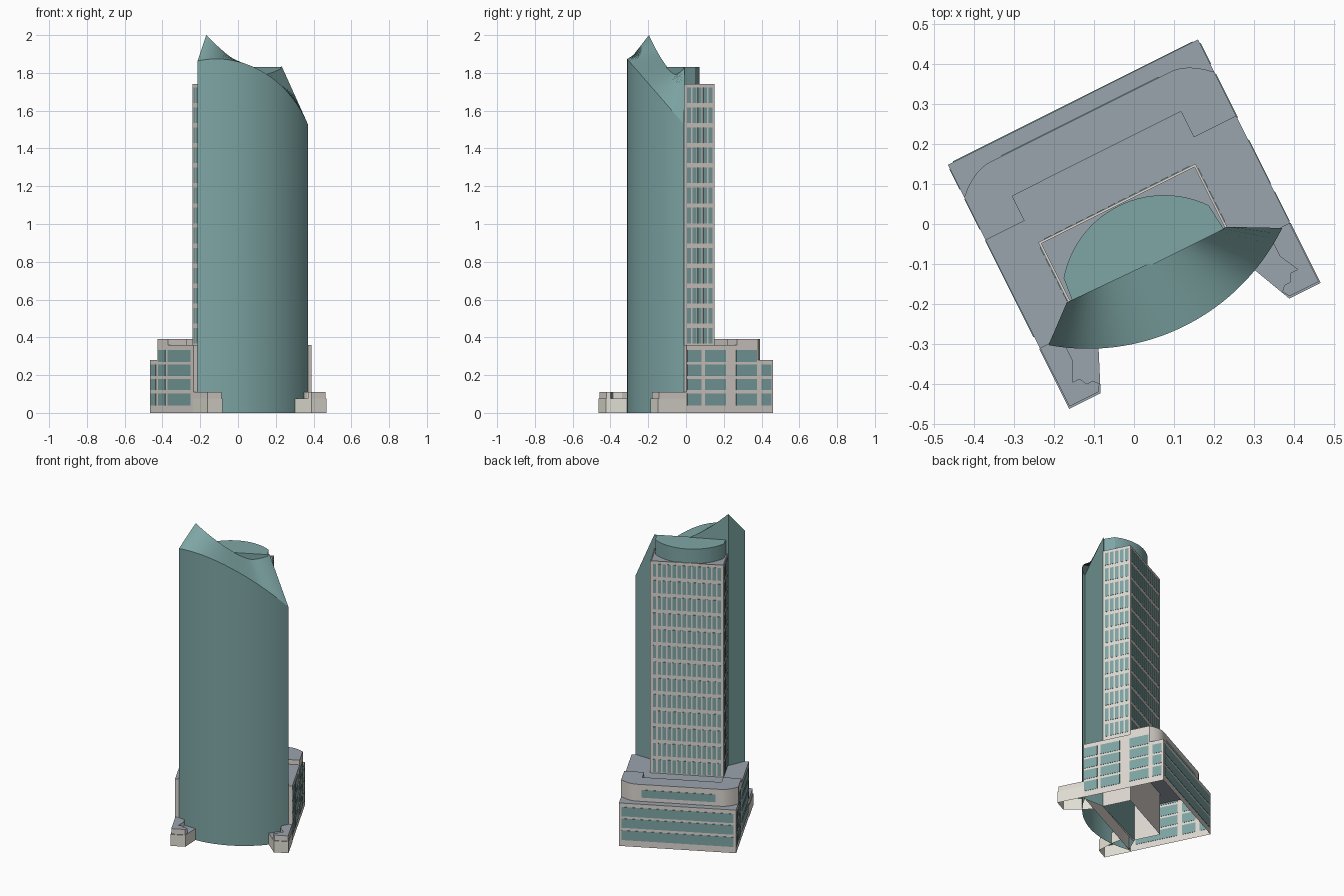
import bpy, bmesh, math
from mathutils import Matrix, Vector

if "Cube" in bpy.data.objects:
    bpy.data.objects.remove(bpy.data.objects["Cube"])

TURN = Matrix.Rotation(math.radians(26.6), 3, 'Z')   # whole block is turned on its plot


def material(name, r, g, b):
    lin = [((c / 255 + 0.055) / 1.055) ** 2.4 for c in (r, g, b)]
    m = bpy.data.materials.new(name)
    m.diffuse_color = (*lin, 1)
    m.use_nodes = True
    m.node_tree.nodes["Principled BSDF"].inputs["Base Color"].default_value = m.diffuse_color
    return m


WALL = material("wall_stone", 220, 214, 208)
PALE = material("pale_stone", 226, 224, 212)
GLASS = material("teal_glass", 126, 166, 165)
ROOF = material("roof_grey", 154, 164, 173)


def finish(name, bm, mats, smooth=None):
    bmesh.ops.recalc_face_normals(bm, faces=bm.faces)
    for v in bm.verts:
        v.co = TURN @ v.co
    me = bpy.data.meshes.new(name)
    bm.to_mesh(me)
    bm.free()
    for m in mats:
        me.materials.append(m)
    ob = bpy.data.objects.new(name, me)
    bpy.context.collection.objects.link(ob)
    if smooth:
        bpy.ops.object.select_all(action='DESELECT')
        ob.select_set(True)
        bpy.context.view_layer.objects.active = ob
        bpy.ops.object.shade_smooth_by_angle(angle=math.radians(smooth))
    return ob


def prism(name, pts, z0, z1, side, top, smooth=None):
    """Extruded plan outline, open underneath."""
    bm = bmesh.new()
    lo = [bm.verts.new((u, v, z0)) for u, v in pts]
    hi = [bm.verts.new((u, v, z1)) for u, v in pts]
    n = len(pts)
    for i in range(n):
        j = (i + 1) % n
        bm.faces.new((lo[i], lo[j], hi[j], hi[i]))
    bm.faces.new(hi).material_index = 1
    return finish(name, bm, (side, top), smooth)


def rect(u0, u1, v0, v1):
    return [(u0, v0), (u1, v0), (u1, v1), (u0, v1)]


def panes(name, axis, plane, spans, rows):
    """Thin glass plates on a wall; axis 'u' = wall facing +-u, 'v' = facing +-v."""
    bm = bmesh.new()
    t = 0.002
    for a0, a1 in spans:
        for z0, z1 in rows:
            lo, hi = ((plane - t, a0, z0), (plane + t, a1, z1)) if axis == 'u' else \
                     ((a0, plane - t, z0), (a1, plane + t, z1))
            lo, hi = Vector(lo), Vector(hi)
            size = hi - lo
            mat = Matrix.Translation((lo + hi) / 2) @ Matrix.Diagonal((*size, 1))
            bmesh.ops.create_cube(bm, size=1, matrix=mat)
    finish(name, bm, (GLASS,))


def bays(a0, a1, n, fill):
    """n evenly spaced openings, each filling part of its bay."""
    w = (a1 - a0) / n
    g = w * (1 - fill) / 2
    return [(a0 + i * w + g, a0 + (i + 1) * w - g) for i in range(n)]


def arc(half, v_end, v_apex, n, uc=0.0):
    """Circular arc points from -half to +half, bulging to v_apex."""
    s = abs(v_apex - v_end)
    r = (half * half + s * s) / (2 * s)
    sign = 1 if v_apex > v_end else -1
    a = math.asin(half / r)
    return [(uc + r * math.sin(a * (2 * i / n - 1)),
             v_apex - sign * r * (1 - math.cos(a * (2 * i / n - 1)))) for i in range(n + 1)]


# Curved glass shaft with a twisted fan crown
N = 44
front = arc(0.327, -0.175, -0.285, N)
back = [(-0.238 + 0.442 * i / N, -0.10 - 0.01 * i / N) for i in range(N + 1)]
bm = bmesh.new()
fb = [bm.verts.new((u, v, 0)) for u, v in front]
bb = [bm.verts.new((u, v, 0)) for u, v in back]
ft, bt = [], []
for i in range(N + 1):
    u, v = front[i]
    y = (TURN @ Vector((u, v, 0))).y
    ft.append(bm.verts.new((u, v, 1.86 - 1.15 * (y + 0.30))))
    z = 1.795 + 0.205 * abs(1 - i / N / 0.75) ** 1.5
    bt.append(bm.verts.new((*back[i], z)))
for i in range(N):
    bm.faces.new((fb[i], fb[i + 1], ft[i + 1], ft[i]))
    bm.faces.new((ft[i], ft[i + 1], bt[i + 1], bt[i]))
    bm.faces.new((bt[i], bt[i + 1], bb[i + 1], bb[i]))
for k in (0, N):
    bm.faces.new((fb[k], ft[k], bt[k], bb[k]))
finish("glass_shaft", bm, (GLASS,), 8)

# Rear tower with parapet rim
U0, U1, V0, V1 = -0.235, 0.205, -0.112, 0.066
prism("rear_tower", rect(U0, U1, V0, V1), 0, 1.735, WALL, ROOF)
e = 0.006
for nm, r in (("back", rect(U0, U1, V1 - e, V1)), ("left", rect(U0, U0 + e, V0, V1 - e)),
              ("right", rect(U1 - e, U1, V0, V1 - e))):
    prism("parapet_" + nm, r, 1.73, 1.742, WALL, WALL)

# Tower windows
floors = bays(0.355, 1.735, 13, 0.78)
panes("tower_windows_back", 'v', V1, bays(U0 + 0.012, U1 - 0.012, 14, 0.68), floors)
for nm, u in (("left", U0), ("right", U1)):
    panes("tower_windows_" + nm, 'u', u, bays(V0 + 0.01, V1 - 0.008, 5, 0.7), floors)

# Rounded plant room on the tower roof
plant = arc(0.203, -0.042, 0.058, 28, -0.015)
prism("plant_room", plant + [(0.195, -0.112), (-0.225, -0.112)], 1.735, 1.83, GLASS, GLASS, 20)

# Podium: lower block, set-back middle tier, raised U-shaped rim
P = 0.35
prism("podium_lower", rect(-P, P, -0.173, 0.341), 0, 0.28, WALL, ROOF)


def corner(s):
    """Rounded back corner from the side wall to the straight back wall."""
    return [(s * (P - 0.10 * math.sin(a)), 0.25 + 0.05 * (1 - (1 - math.sin(a)) ** 2))
            for a in [math.pi / 2 * k / 8 for k in range(9)]]


curve = corner(1) + corner(-1)[::-1]
prism("podium_middle", [(-P, -0.173), (P, -0.173)] + curve, 0.28, 0.36, WALL, ROOF, 25)
inner = [(-P, 0.13), (-0.241, 0.13), (-0.241, 0.199), (0.231, 0.199), (0.231, 0.127), (P, 0.127)]
prism("podium_rim", inner + curve, 0.36, 0.39, WALL, ROOF, 25)

# Podium windows
rows = [(0.04, 0.103), (0.12, 0.18), (0.195, 0.255), (0.27, 0.332)]
panes("podium_windows_right", 'u', P, [(-0.168, -0.085), (-0.063, 0.06), (0.122, 0.245)], rows)
panes("podium_windows_left", 'u', -P, [(-0.14, 0.13), (0.16, 0.245)], rows)
for nm, u in (("left", -P), ("right", P)):
    panes("corner_windows_" + nm, 'u', u, [(0.272, 0.33)], rows[:3])
panes("podium_windows_back", 'v', 0.341, [(-0.335, 0.335)], rows[:3])
panes("middle_tier_window", 'v', 0.30, [(-0.22, 0.22)], [(0.305, 0.355)])

# Low entrance wings either side of the shaft
for nm, s in (("left", -1), ("right", 1)):
    base = [(0.352, -0.341), (0.264, -0.341), (0.217, -0.235), (0.2, -0.173), (0.352, -0.173)]
    upper = [(0.349, -0.336), (0.267, -0.336), (0.256, -0.318), (0.268, -0.305), (0.285, -0.305),
             (0.295, -0.285), (0.315, -0.285), (0.29, -0.235), (0.29, -0.173), (0.349, -0.173)]
    prism("wing_base_" + nm, [(s * u, v) for u, v in base], 0, 0.075, PALE, ROOF)
    prism("wing_upper_" + nm, [(s * u, v) for u, v in upper], 0.075, 0.11, WALL, ROOF)
